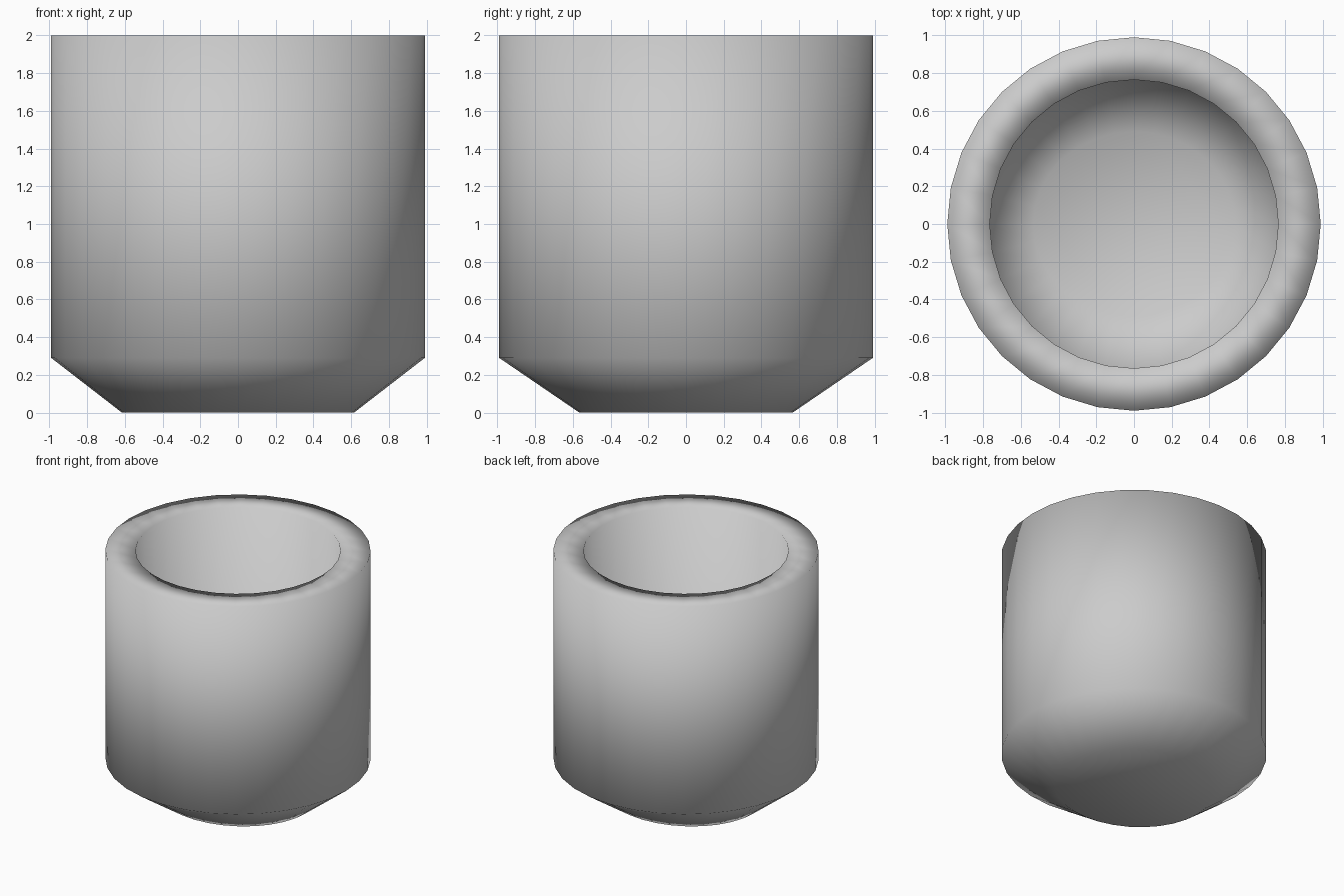
import bpy, bmesh, math

if "Cube" in bpy.data.objects:
    bpy.data.objects.remove(bpy.data.objects["Cube"])

SIDES = 32
# Profile rings: (x radius, y radius, z), from outer base over the rim to the inner floor
RINGS = [
    (0.615, 0.565, 0.0),    # outer base
    (0.99, 0.99, 0.29),     # top of the tapered foot
    (0.99, 0.99, 2.0),      # outer rim
    (0.765, 0.765, 2.0),    # inner rim
    (0.765, 0.765, 0.40),   # lower inner wall
    (0.535, 0.49, 0.225),   # inner floor
]


def make_ring(bm, rx, ry, z):
    step = math.tau / SIDES
    return [bm.verts.new((rx * math.cos(i * step), ry * math.sin(i * step), z))
            for i in range(SIDES)]


# Hollow cup body
bm = bmesh.new()
loops = [make_ring(bm, *r) for r in RINGS]
for a, b in zip(loops, loops[1:]):
    for i in range(SIDES):
        j = (i + 1) % SIDES
        bm.faces.new((a[i], a[j], b[j], b[i]))

# Closed base and inner floor
bm.faces.new(loops[0][::-1])
bm.faces.new(loops[-1])
bmesh.ops.recalc_face_normals(bm, faces=bm.faces[:])
for f in bm.faces:
    f.smooth = True

mesh = bpy.data.meshes.new("cup")
bm.to_mesh(mesh)
bm.free()
cup = bpy.data.objects.new("cup", mesh)
bpy.context.collection.objects.link(cup)
